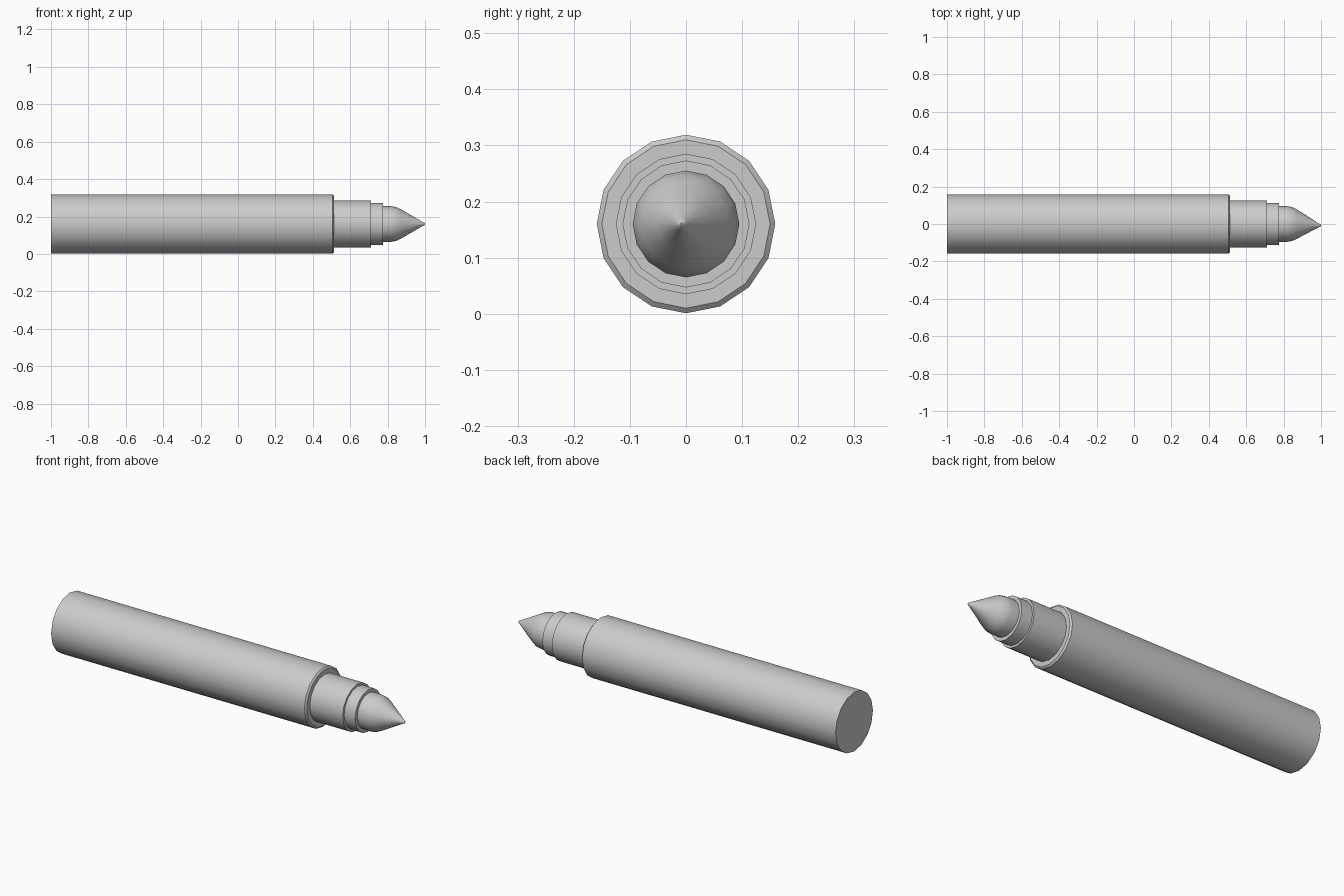
import bpy, bmesh, math

if "Cube" in bpy.data.objects:
    bpy.data.objects.remove(bpy.data.objects["Cube"])

SIDES = 16
AXIS_Z = 0.16


def lathe(name, profile):
    """Closed solid of revolution along x; profile rows are (x, radius, y offset)."""
    bm = bmesh.new()
    rings = []
    for x, r, dy in profile:
        ring = []
        for i in range(SIDES):
            a = 2 * math.pi * i / SIDES
            ring.append(bm.verts.new((x, dy + r * math.cos(a), AXIS_Z + r * math.sin(a))))
        rings.append(ring)
    for a, b in zip(rings, rings[1:]):
        for i in range(SIDES):
            j = (i + 1) % SIDES
            bm.faces.new((a[i], a[j], b[j], b[i]))
    bm.faces.new(rings[0])
    bm.faces.new(rings[-1])
    bmesh.ops.recalc_face_normals(bm, faces=bm.faces)
    mesh = bpy.data.meshes.new(name)
    bm.to_mesh(mesh)
    bm.free()
    obj = bpy.data.objects.new(name, mesh)
    bpy.context.collection.objects.link(obj)
    bpy.ops.object.select_all(action='DESELECT')
    obj.select_set(True)
    bpy.context.view_layer.objects.active = obj
    bpy.ops.object.shade_smooth_by_angle(angle=math.radians(35))
    return obj


# Long barrel with a small chamfer at the front
lathe("barrel", [(-1.0, 0.159, 0), (0.506, 0.159, 0), (0.514, 0.15, 0)])

# Two stepped sections holding the tip
lathe("grip", [(0.514, 0.125, 0), (0.71, 0.125, 0)])
lathe("collar", [(0.71, 0.113, 0), (0.775, 0.113, 0)])

# Rounded, slightly off-centre writing tip
lathe("nib", [
    (0.775, 0.095, 0), (0.82, 0.095, 0), (0.845, 0.091, 0), (0.87, 0.079, -0.001),
    (0.92, 0.050, -0.003), (0.985, 0.012, -0.007), (0.996, 0.007, -0.008), (1.0, 0.002, -0.008),
])
